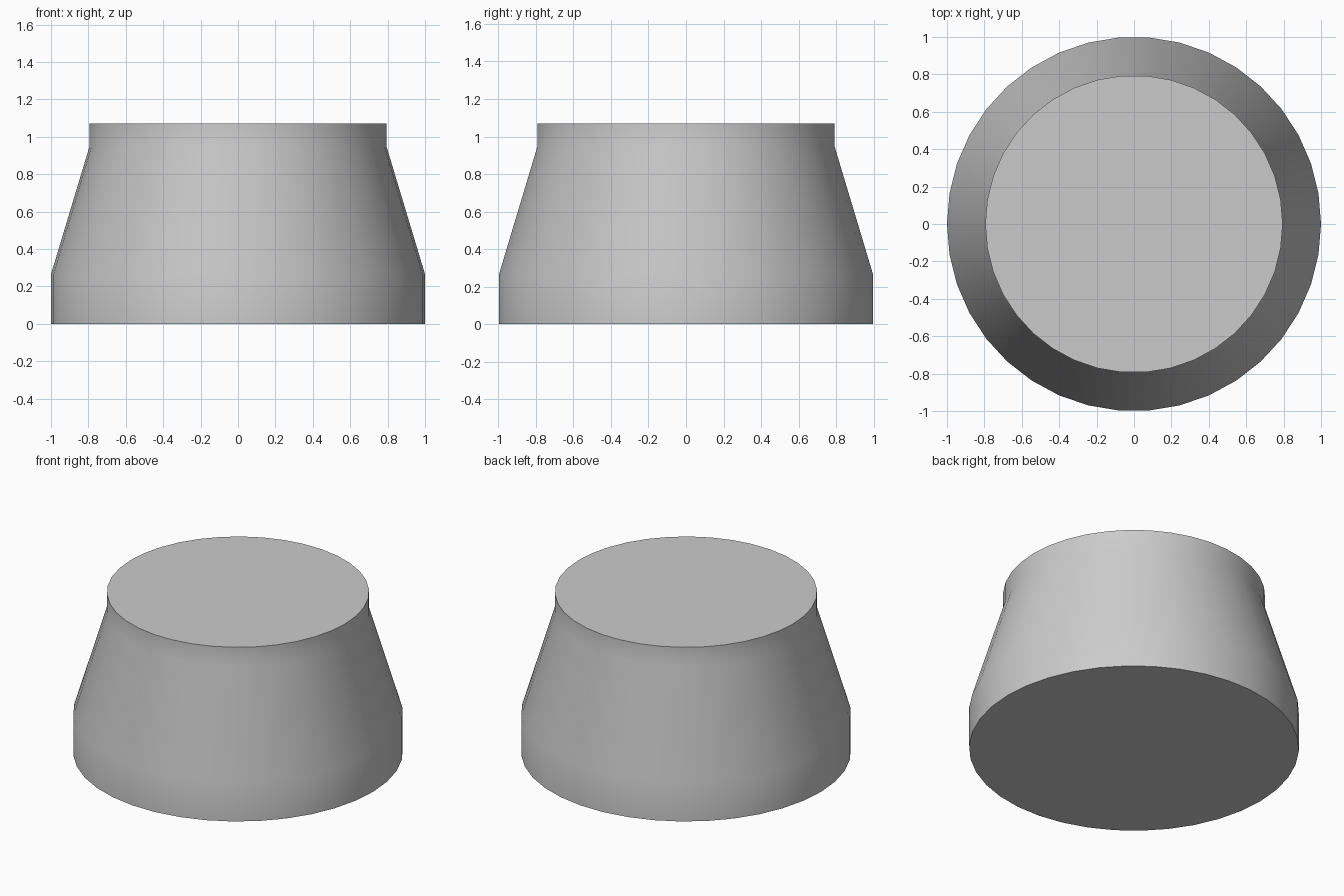
import bpy
import math

SIDES = 38

# Remove the default object
old = bpy.data.objects.get("Cube")
if old:
    bpy.data.objects.remove(old, do_unlink=True)

# Plain grey finish
colour = (0.6, 0.6, 0.6, 1.0)
grey = bpy.data.materials.new("plain grey")
grey.use_nodes = True
grey.diffuse_color = colour
grey.node_tree.nodes["Principled BSDF"].inputs["Base Color"].default_value = colour

# Radius and height: straight foot, tapered shoulder, straight neck
profile = [(1.0, 0.0), (1.0, 0.265), (0.795, 0.945), (0.795, 1.07)]

# Revolve the profile into rings, then close both ends with flat caps
verts = [(r * math.cos(math.tau * i / SIDES), r * math.sin(math.tau * i / SIDES), z)
         for r, z in profile for i in range(SIDES)]
faces = []
for ring in range(len(profile) - 1):
    low, high = ring * SIDES, (ring + 1) * SIDES
    for i in range(SIDES):
        j = (i + 1) % SIDES
        faces.append((low + i, low + j, high + j, high + i))
faces.append(tuple(reversed(range(SIDES))))
faces.append(tuple(range(len(verts) - SIDES, len(verts))))

mesh = bpy.data.meshes.new("tapered_body")
mesh.from_pydata(verts, [], faces)
mesh.materials.append(grey)
body = bpy.data.objects.new("tapered_body", mesh)
bpy.context.collection.objects.link(body)

# Smooth wall with crisp cap edges
bpy.ops.object.select_all(action="DESELECT")
body.select_set(True)
bpy.context.view_layer.objects.active = body
bpy.ops.object.shade_smooth_by_angle(angle=math.radians(30))
